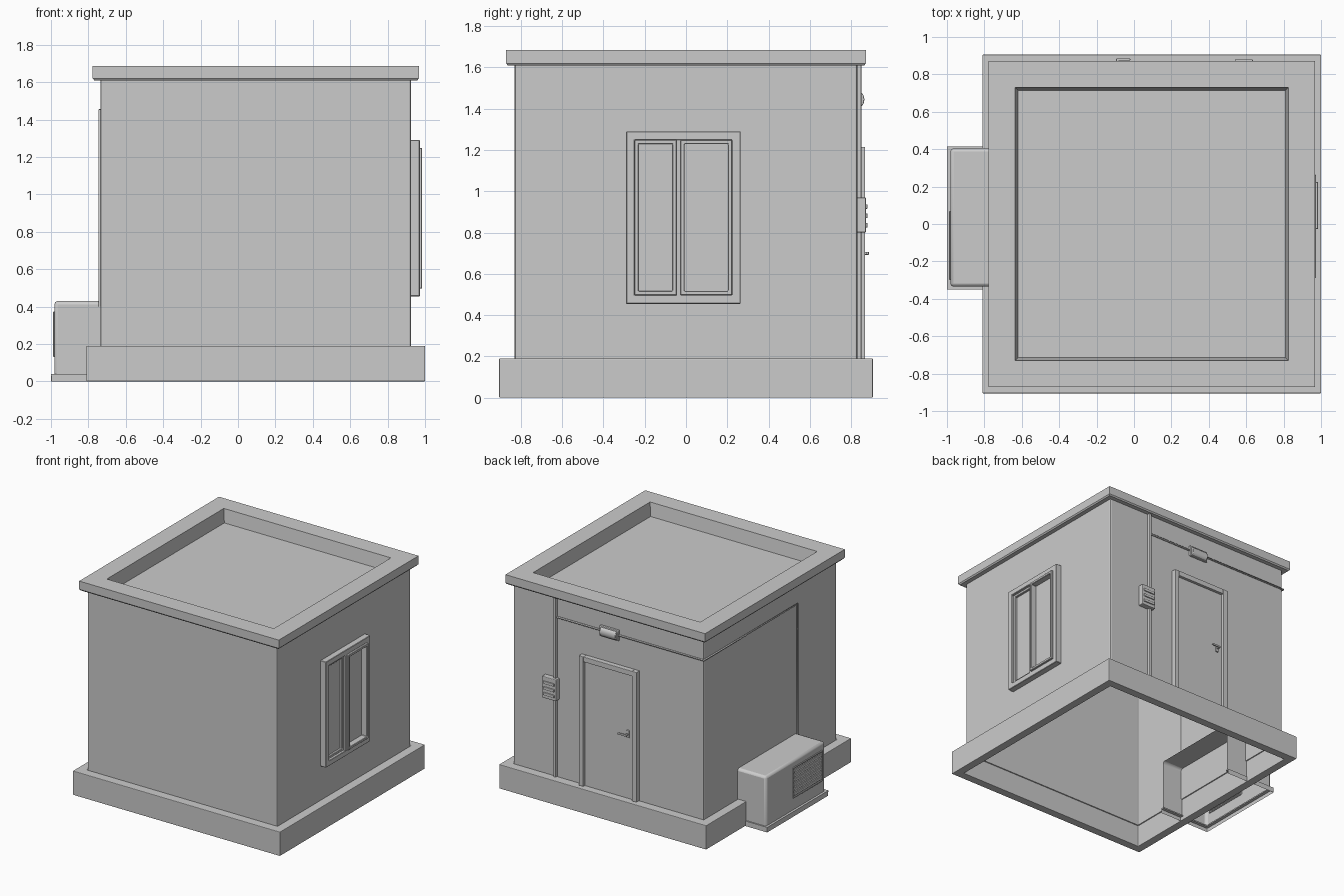
import bpy, bmesh
from mathutils import Matrix

if "Cube" in bpy.data.objects:
    bpy.data.objects.remove(bpy.data.objects["Cube"])

CX = 0.095  # centre of the hut in x


def finish(name, bm, bevel=0.0, segments=2):
    bmesh.ops.recalc_face_normals(bm, faces=bm.faces)
    me = bpy.data.meshes.new(name)
    bm.to_mesh(me)
    bm.free()
    ob = bpy.data.objects.new(name, me)
    bpy.context.collection.objects.link(ob)
    if bevel:
        m = ob.modifiers.new("bevel", 'BEVEL')
        m.width, m.segments, m.limit_method = bevel, segments, 'ANGLE'
    return ob


def box(name, x, y, z, bevel=0.0, open_sides=()):
    """Box from (min, max) ranges; open_sides lists (axis, sign) faces to remove."""
    bm = bmesh.new()
    bmesh.ops.create_cube(bm, size=1)
    for axis, sign in open_sides:
        gone = [f for f in bm.faces if f.calc_center_median()[axis] * sign > 0.4]
        bmesh.ops.delete(bm, geom=gone, context='FACES')
    for v in bm.verts:
        for i, (a, b) in enumerate((x, y, z)):
            v.co[i] = a + (b - a) * (v.co[i] + 0.5)
    return finish(name, bm, bevel)


def square_loft(name, profile, closed=False, cap=False, bevel=0.0):
    """Sweep a (half width, z) profile around the square hut plan."""
    bm = bmesh.new()
    rings = [[bm.verts.new((CX + sx * h, sy * h, z))
              for sx, sy in ((-1, -1), (1, -1), (1, 1), (-1, 1))] for h, z in profile]
    pairs = list(zip(rings, rings[1:])) + ([(rings[-1], rings[0])] if closed else [])
    for a, b in pairs:
        for i in range(4):
            j = (i + 1) % 4
            bm.faces.new((a[i], a[j], b[j], b[i]))
    if cap:
        bm.faces.new(rings[-1])
    return finish(name, bm, bevel)


def border(name, axis, depth, u, z, t, bevel=0.003):
    """Rectangular frame on a wall; axis 0 faces x, axis 1 faces y."""
    bm = bmesh.new()

    def pt(d, a, h):
        return bm.verts.new((d, a, h) if axis == 0 else (a, d, h))
    loops = []
    for d, k in ((depth[0], 0), (depth[1], 0), (depth[1], t), (depth[0], t)):
        loops.append([pt(d, u[0] + k, z[0] + k), pt(d, u[1] - k, z[0] + k),
                      pt(d, u[1] - k, z[1] - k), pt(d, u[0] + k, z[1] - k)])
    for n in range(4):
        a, b = loops[n], loops[(n + 1) % 4]
        for i in range(4):
            j = (i + 1) % 4
            bm.faces.new((a[i], a[j], b[j], b[i]))
    return finish(name, bm, bevel, 1)


def cable(name, points, r):
    cu = bpy.data.curves.new(name, 'CURVE')
    cu.dimensions, cu.bevel_depth, cu.bevel_resolution = '3D', r, 1
    sp = cu.splines.new('POLY')
    sp.points.add(len(points) - 1)
    for p, co in zip(sp.points, points):
        p.co = (*co, 1)
    ob = bpy.data.objects.new(name, cu)
    bpy.context.collection.objects.link(ob)


# Hut body: open-bottomed plinth ring, sheet walls, parapet roof
square_loft("plinth", [(0.84, 0), (0.905, 0), (0.905, 0.19), (0.832, 0.19), (0.832, 0.175), (0.84, 0.175)],
            closed=True, bevel=0.008)
square_loft("walls", [(0.83, 0.18), (0.83, 1.62)], bevel=0.01)
square_loft("roof", [(0.825, 1.61), (0.864, 1.61), (0.872, 1.62), (0.872, 1.685),
                     (0.73, 1.685), (0.715, 1.58)], cap=True)

# Window on the right wall
border("window_frame", 0, (0.92, 0.972), (-0.29, 0.265), (0.455, 1.29), 0.042)
box("window_mullion", (0.92, 0.97), (-0.047, -0.025), (0.495, 1.25))
border("fixed_sash", 0, (0.92, 0.955), (-0.25, -0.045), (0.497, 1.248), 0.02)
border("sliding_sash", 0, (0.92, 0.985), (-0.027, 0.224), (0.497, 1.248), 0.02)
box("window_glass", (0.92, 0.938), (-0.26, 0.235), (0.48, 1.26))

# Door on the back wall
for name, x in (("door_jamb_left", (0.29, 0.33)), ("door_jamb_right", (-0.175, -0.135))):
    box(name, x, (0.825, 0.868), (0.19, 1.215), 0.003)
box("door_lintel", (-0.135, 0.29), (0.825, 0.868), (1.175, 1.215), 0.003)
box("door_leaf", (-0.135, 0.29), (0.825, 0.846), (0.19, 1.175))
box("handle_plate", (-0.1, -0.075), (0.84, 0.856), (0.67, 0.73), 0.004)
box("handle_stem", (-0.095, -0.08), (0.85, 0.884), (0.692, 0.707), 0.003)
box("handle_lever", (-0.095, -0.02), (0.874, 0.886), (0.692, 0.707), 0.004)

# Meter box with slats and its conduit
box("meter_box", (0.525, 0.65), (0.825, 0.872), (0.8, 0.97), 0.006)
for i in range(3):
    z = 0.825 + i * 0.045
    box(f"meter_slat_{i}", (0.54, 0.635), (0.865, 0.88), (z, z + 0.022), 0.003)
box("conduit", (0.543, 0.565), (0.825, 0.85), (0.18, 1.615), 0.004)

# Lamp above the door
box("lamp_base", (0.0, 0.165), (0.825, 0.846), (1.405, 1.49), 0.006)
lamp = bmesh.new()
bmesh.ops.create_cone(lamp, cap_ends=True, segments=16, radius1=1, radius2=1, depth=1,
                      matrix=Matrix.Rotation(1.570796, 4, 'Y'))
for v in lamp.verts:
    v.co = (0.0825 + v.co.x * 0.14, 0.842 + v.co.y * 0.022, 1.445 + v.co.z * 0.035)
lamp_ob = finish("lamp_cover", lamp, 0.004)

# Cable running round to the cooling unit
cable("cable", [(0.555, 0.836, 1.45), (-0.74, 0.836, 1.45), (-0.74, -0.335, 1.45), (-0.74, -0.335, 0.4)], 0.007)

# Cooling unit: open-backed casing on a base tray, passing through the left wall
casing = box("cooler_casing", (-0.982, -0.56), (-0.335, 0.405), (0.035, 0.43), 0.018, ((0, 1), (2, -1)))
box("cooler_tray", (-1.0, -0.56), (-0.35, 0.415), (0, 0.04), 0.006, ((0, 1), (2, -1), (2, 1)))
for name, x, y in (("tray_lip_left", (-1.0, -0.975), (-0.35, 0.415)),
                   ("tray_lip_front", (-0.98, -0.56), (-0.35, -0.325)),
                   ("tray_lip_back", (-0.98, -0.56), (0.39, 0.415))):
    box(name, x, y, (0.03, 0.04))
border("grille_frame", 0, (-0.975, -0.988), (-0.3, 0.07), (0.13, 0.375), 0.012)
for i in range(6):
    z = 0.15 + i * 0.036
    box(f"grille_slat_{i}", (-0.989, -0.975), (-0.29, 0.06), (z, z + 0.02), 0.003)

# Smooth the rounded bevels while keeping edges sharp
bpy.ops.object.select_all(action='DESELECT')
for ob in (casing, lamp_ob):
    ob.select_set(True)
    bpy.context.view_layer.objects.active = ob
bpy.ops.object.shade_smooth_by_angle()
